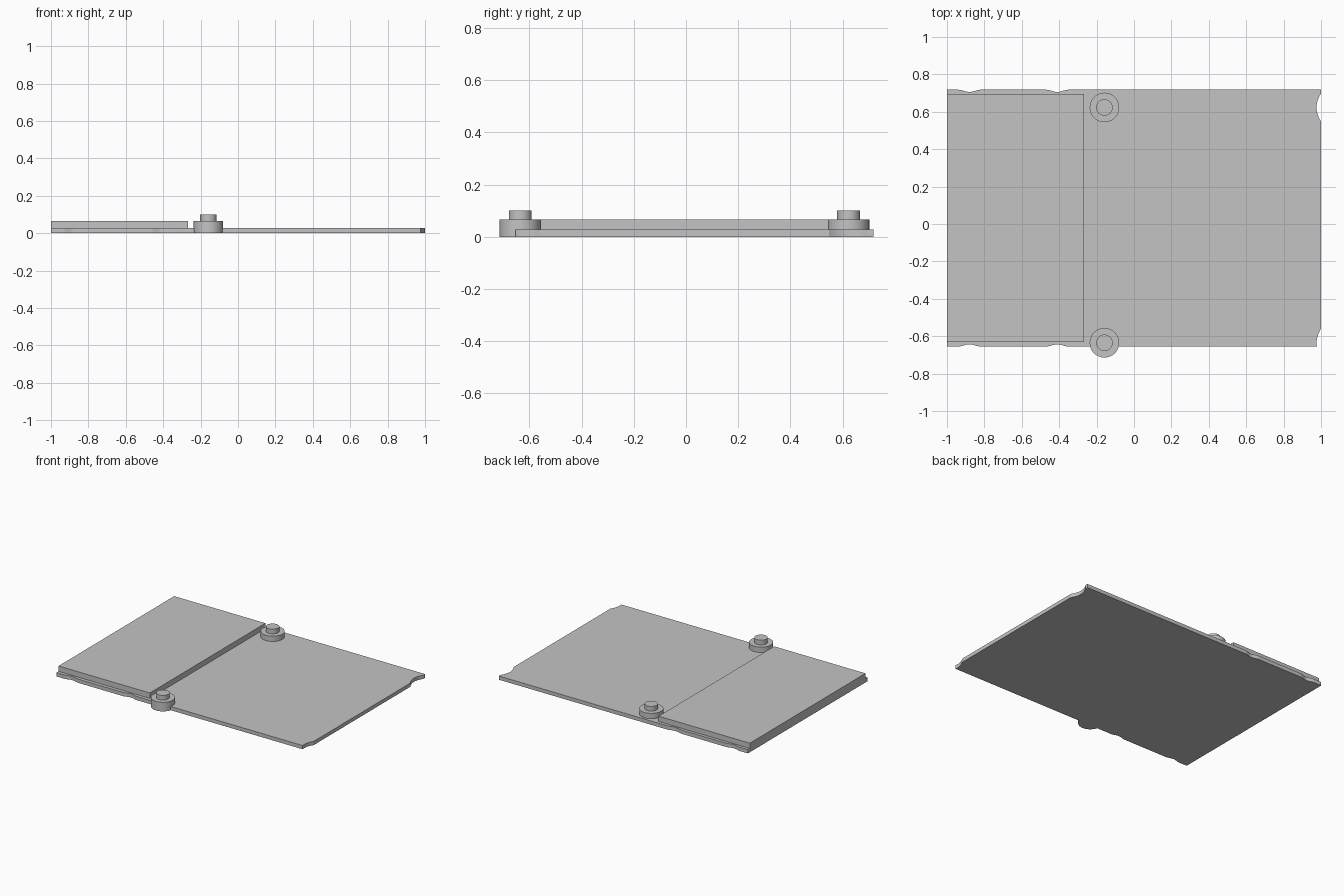
import bpy, bmesh, math

if "Cube" in bpy.data.objects:
    bpy.data.objects.remove(bpy.data.objects["Cube"], do_unlink=True)

grey = bpy.data.materials.new("light grey")
grey.use_nodes = True
colour = (0.55, 0.55, 0.55, 1)
grey.diffuse_color = colour
grey.node_tree.nodes["Principled BSDF"].inputs["Base Color"].default_value = colour

BACK, FRONT = 0.718, -0.655
PIN_X, PIN_YS = -0.158, (0.623, -0.635)


def finish(name, bm):
    bmesh.ops.recalc_face_normals(bm, faces=bm.faces)
    mesh = bpy.data.meshes.new(name)
    bm.to_mesh(mesh)
    bm.free()
    obj = bpy.data.objects.new(name, mesh)
    bpy.context.collection.objects.link(obj)
    mesh.materials.append(grey)
    return obj


def extrude_outline(name, outline, z0, z1):
    bm = bmesh.new()
    face = bm.faces.new([bm.verts.new((x, y, z0)) for x, y in outline])
    up = bmesh.ops.extrude_face_region(bm, geom=[face])["geom"]
    verts = [v for v in up if isinstance(v, bmesh.types.BMVert)]
    bmesh.ops.translate(bm, verts=verts, vec=(0, 0, z1 - z0))
    return finish(name, bm)


def lathe(name, profile, x, y, steps=48):
    bm = bmesh.new()
    verts = [bm.verts.new((r, 0, z)) for r, z in profile]
    edges = [bm.edges.new(pair) for pair in zip(verts, verts[1:])]
    bmesh.ops.spin(bm, geom=verts + edges, cent=(0, 0, 0), axis=(0, 0, 1),
                   angle=math.tau, steps=steps)
    bmesh.ops.remove_doubles(bm, verts=bm.verts, dist=0.0001)
    bmesh.ops.translate(bm, verts=bm.verts, vec=(x, y, 0))
    obj = finish(name, bm)
    bpy.ops.object.select_all(action="DESELECT")
    obj.select_set(True)
    bpy.context.view_layer.objects.active = obj
    bpy.ops.object.shade_smooth_by_angle(angle=math.radians(30))


# Shallow dips along the long edges
def dips(y, inward):
    pts = []
    for cx in (-0.88, -0.41):
        for i in range(13):
            t = i / 6 - 1
            pts.append((cx + 0.06 * t, y + inward * 0.006 * (1 + math.cos(math.pi * t))))
    return pts


# Rounded bites in the left end, in line with the pins
def bite(cy):
    return [(1 - 0.024 * (1 - (i / 8 - 1) ** 2), cy + 0.075 * (i / 8 - 1))
            for i in range(17)]


front_bite = [p for p in bite(PIN_YS[1]) if p[1] > FRONT]
outline = [(-1, FRONT)] + dips(FRONT, 1) + [(0.976, FRONT)]
outline += front_bite + bite(PIN_YS[0]) + [(1, BACK)]
outline += dips(BACK, -1)[::-1] + [(-1, BACK)]
extrude_outline("base_plate", outline, 0, 0.027)

# Raised panel over the right part of the plate
panel = [(-1, -0.63), (-0.267, -0.63), (-0.267, 0.696), (-1, 0.696)]
extrude_outline("raised_panel", panel, 0.027, 0.066)

# Stepped pins at both edges
stepped = [(0, 0), (0.079, 0), (0.079, 0.066), (0.044, 0.066), (0.044, 0.1), (0, 0.1)]
for name, y in zip(("back_pin", "front_pin"), PIN_YS):
    lathe(name, stepped, PIN_X, y)
